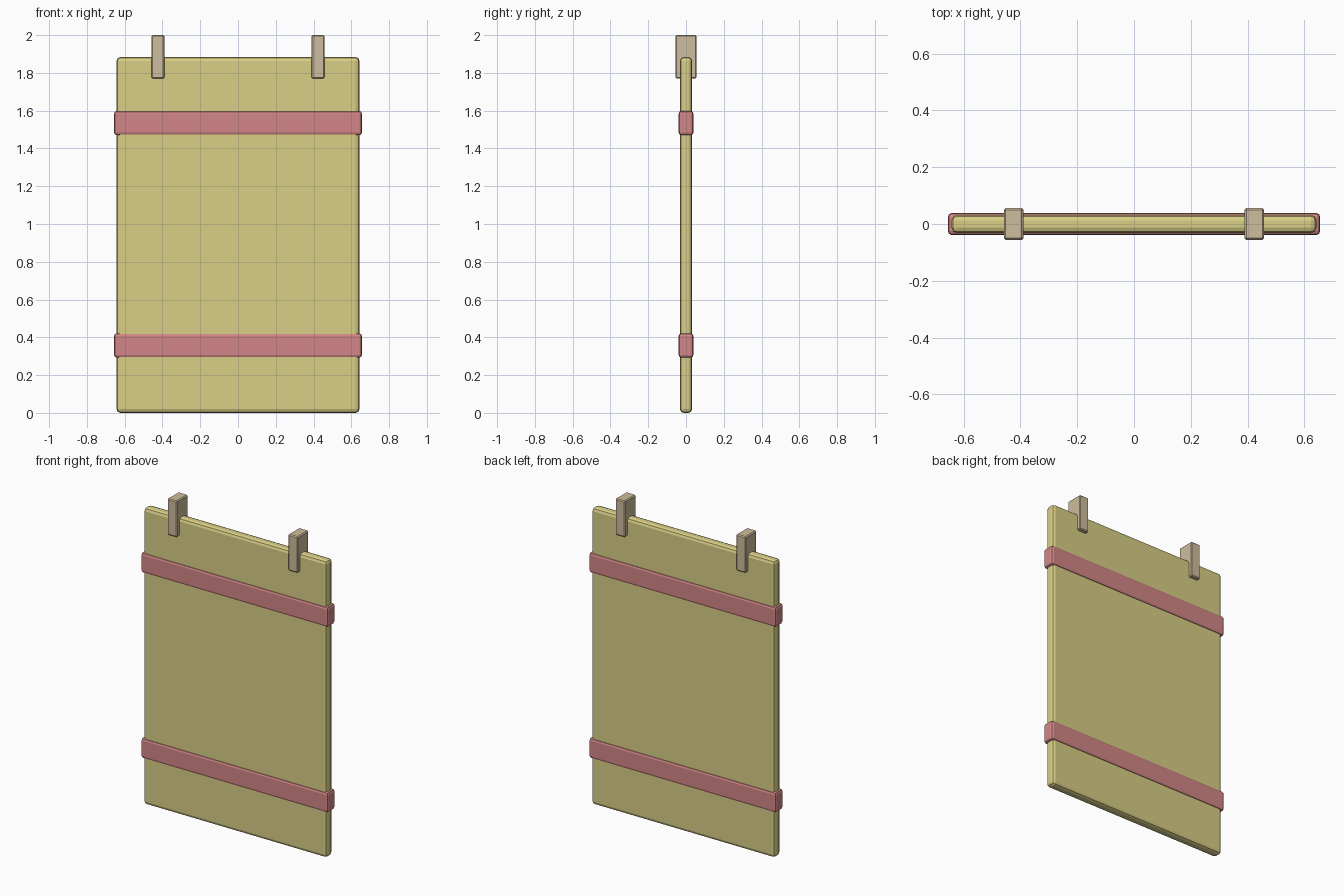
import bpy

if "Cube" in bpy.data.objects:
    bpy.data.objects.remove(bpy.data.objects["Cube"])

def material(name, rgb):
    m = bpy.data.materials.new(name)
    m.diffuse_color = (*rgb, 1)
    m.use_nodes = True
    m.node_tree.nodes["Principled BSDF"].inputs["Base Color"].default_value = m.diffuse_color
    return m

def box(name, size, centre, bevel, segments, mat):
    bpy.ops.mesh.primitive_cube_add(size=1, location=centre)
    ob = bpy.context.object
    ob.name = name
    ob.scale = size
    bpy.ops.object.transform_apply(location=False, rotation=False, scale=True)
    mod = ob.modifiers.new("rounded_edges", 'BEVEL')
    mod.width = bevel
    mod.segments = segments
    mod.limit_method = 'NONE'
    ob.data.materials.append(mat)
    return ob

board_mat = material("board_yellow", (0.69, 0.62, 0.24))
strap_mat = material("strap_red", (0.65, 0.24, 0.24))
clip_mat = material("clip_tan", (0.62, 0.51, 0.34))

# Main hanging board
box("board", (1.286, 0.064, 1.884), (0, 0, 0.942), 0.02, 2, board_mat)

# Straps wrapped round the board
for name, z in (("lower_strap", 0.357), ("upper_strap", 1.534)):
    box(name, (1.312, 0.078, 0.128), (0, 0, z), 0.014, 2, strap_mat)

# Hanging clips over the top edge
for name, s in (("left_clip", -1), ("right_clip", 1)):
    box(name, (0.068, 0.112, 0.23), (s * 0.424, 0, 1.885), 0.006, 1, clip_mat)
